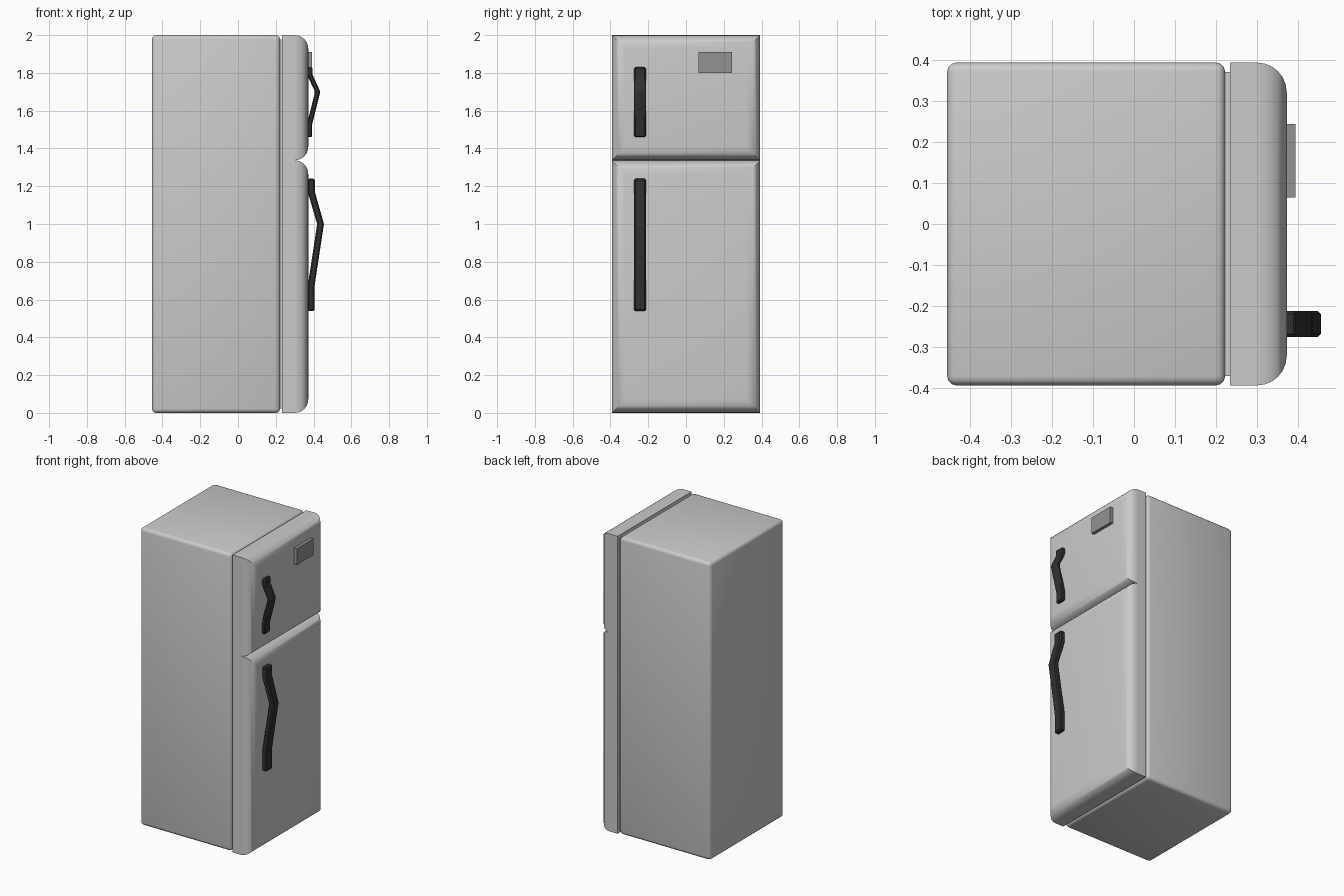
import bpy
import bmesh
from math import sin, cos, pi, radians

if "Cube" in bpy.data.objects:
    bpy.data.objects.remove(bpy.data.objects["Cube"], do_unlink=True)


def material(name, value):
    mat = bpy.data.materials.new(name)
    mat.use_nodes = True
    color = (value, value, value, 1)
    mat.diffuse_color = color
    mat.node_tree.nodes["Principled BSDF"].inputs["Base Color"].default_value = color
    return mat


enamel = material("light grey enamel", 0.6)
badge_grey = material("mid grey badge", 0.29)
handle_grey = material("charcoal handle", 0.03)


def finish(name, bm, mat, bevel=0, segments=2):
    bmesh.ops.recalc_face_normals(bm, faces=bm.faces)
    mesh = bpy.data.meshes.new(name)
    bm.to_mesh(mesh)
    bm.free()
    mesh.materials.append(mat)
    obj = bpy.data.objects.new(name, mesh)
    bpy.context.collection.objects.link(obj)
    bpy.ops.object.select_all(action="DESELECT")
    obj.select_set(True)
    bpy.context.view_layer.objects.active = obj
    if bevel:
        mod = obj.modifiers.new("Rounded edges", "BEVEL")
        mod.width = bevel
        mod.segments = segments
        bpy.ops.object.modifier_apply(modifier=mod.name)
    bpy.ops.object.shade_smooth_by_angle(angle=radians(35))
    return obj


def loft(rings):
    """Bridge a list of equal point loops and cap both ends."""
    bm = bmesh.new()
    loops = [[bm.verts.new(p) for p in ring] for ring in rings]
    for a, b in zip(loops, loops[1:]):
        for i in range(len(a)):
            j = (i + 1) % len(a)
            bm.faces.new((a[i], a[j], b[j], b[i]))
    bm.faces.new(loops[0])
    bm.faces.new(loops[-1])
    return bm


def rect(x, y0, y1, z0, z1):
    return [(x, y0, z0), (x, y1, z0), (x, y1, z1), (x, y0, z1)]


def box(name, x0, x1, y0, y1, z0, z1, mat, bevel=0, segments=2):
    return finish(name, loft([rect(x0, y0, y1, z0, z1), rect(x1, y0, y1, z0, z1)]),
                  mat, bevel, segments)


# Cabinet and the recessed seal behind the doors
HALF = 0.393
box("cabinet", -0.455, 0.222, -HALF, HALF, 0, 2, enamel, 0.022, 3)
box("door_seal", 0.2, 0.24, -0.37, 0.37, 0.022, 1.978, enamel)


# Doors: square at the back, rounded with mitred corners at the front
def door(name, z0, z1, steps=6):
    rings = [rect(0.234, -HALF, HALF, z0, z1)]
    for i in range(steps + 1):
        a = i / steps * pi / 2
        inset = 0.072 * (1 - cos(a))
        rings.append(rect(0.3 + 0.072 * sin(a), -HALF + inset, HALF - inset,
                          z0 + inset, z1 - inset))
    finish(name, loft(rings), enamel)


door("fridge_door", 0, 1.337)
door("freezer_door", 1.337, 2)


# Bent strap handles, swept through (outer x, thickness, z) stations
def handle(name, stations):
    rings = [[(x - t, -0.275, z), (x, -0.275, z), (x, -0.212, z), (x - t, -0.212, z)]
             for x, t, z in stations]
    finish(name, loft(rings), handle_grey, 0.007, 1)


handle("fridge_handle", [(0.405, 0.036, 0.54), (0.405, 0.036, 0.67), (0.455, 0.036, 1.0),
                         (0.407, 0.038, 1.17), (0.407, 0.038, 1.24)])
handle("freezer_handle", [(0.393, 0.028, 1.46), (0.393, 0.028, 1.53), (0.436, 0.028, 1.7),
                          (0.395, 0.03, 1.79), (0.395, 0.03, 1.83)])

# Badge plate on the freezer door
box("badge_plate", 0.365, 0.393, 0.065, 0.243, 1.8, 1.91, badge_grey)
